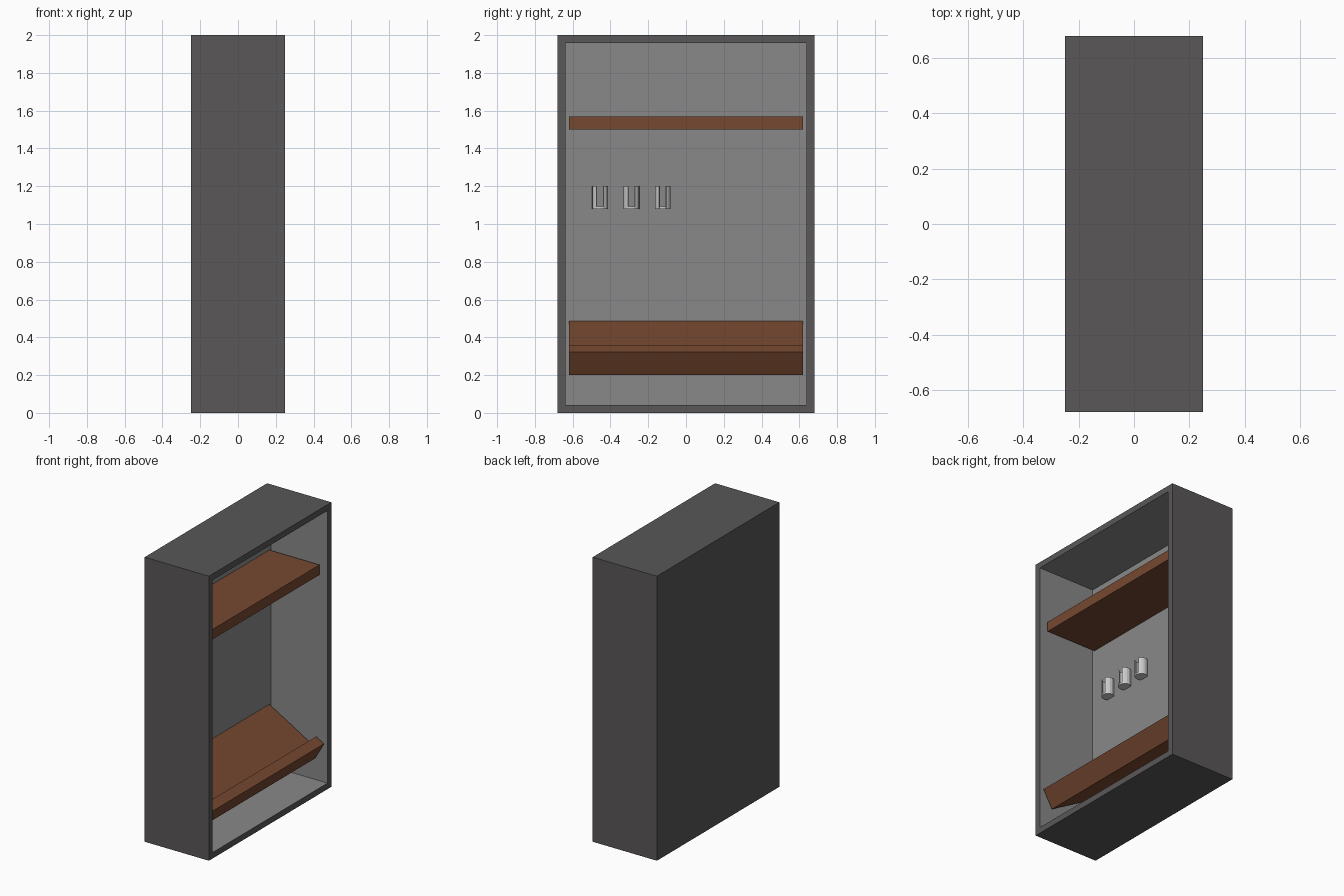
import bpy, bmesh
from math import cos, sin, radians, tan
from mathutils import Vector

if "Cube" in bpy.data.objects:
    bpy.data.objects.remove(bpy.data.objects["Cube"])


def material(name, rgb):
    m = bpy.data.materials.new(name)
    m.diffuse_color = (*rgb, 1)
    m.use_nodes = True
    m.node_tree.nodes["Principled BSDF"].inputs["Base Color"].default_value = m.diffuse_color
    return m


DARK = material("dark_shell", (0.10, 0.095, 0.095))
LINING = material("grey_lining", (0.25, 0.25, 0.25))
WOOD = material("brown_wood", (0.18, 0.065, 0.03))
METAL = material("light_metal", (0.62, 0.62, 0.62))


def finish(bm, name, mats):
    bmesh.ops.recalc_face_normals(bm, faces=bm.faces)
    me = bpy.data.meshes.new(name)
    bm.to_mesh(me)
    bm.free()
    for m in mats:
        me.materials.append(m)
    ob = bpy.data.objects.new(name, me)
    bpy.context.collection.objects.link(ob)
    return ob


def prism(bm, points, offset):
    """Extrude a planar outline by an offset vector."""
    f = bm.faces.new([bm.verts.new(p) for p in points])
    r = bmesh.ops.extrude_face_region(bm, geom=[f])
    moved = [v for v in r["geom"] if isinstance(v, bmesh.types.BMVert)]
    bmesh.ops.translate(bm, verts=moved, vec=offset)


# Cabinet shell: box whose +x face is inset and pushed in to form the lined recess
BACK = -0.19
bm = bmesh.new()
bmesh.ops.create_cube(bm, size=1)
for v in bm.verts:
    v.co = (v.co.x * 0.5, v.co.y * 1.36, v.co.z * 2 + 1)
front = max(bm.faces, key=lambda f: f.calc_center_median().x)
bmesh.ops.inset_region(bm, faces=[front], thickness=0.06)
r = bmesh.ops.extrude_face_region(bm, geom=[front])
bottom = [f for f in r["geom"] if isinstance(f, bmesh.types.BMFace)][0]
if front.is_valid:
    bm.faces.remove(front)
for v in bottom.verts:
    v.co.x = BACK
bottom.material_index = 1
for e in bottom.edges:
    for f in e.link_faces:
        f.material_index = 1
finish(bm, "cabinet_shell", [DARK, LINING])


def shelf(name, profile):
    """Extrude an x-z profile across the inside width."""
    bm = bmesh.new()
    prism(bm, [(x, -0.62, z) for x, z in profile], Vector((0, 1.24, 0)))
    finish(bm, name, [WOOD])


# Flat upper shelf
shelf("upper_shelf", [(BACK, 1.50), (0.20, 1.50), (0.20, 1.57), (BACK, 1.57)])

# Sloping lower rack with a square lip along its front
a = radians(30)
d, n = Vector((cos(a), -sin(a))), Vector((sin(a), cos(a)))
corner = Vector((0.165, 0.20))
t = 0.07
step = corner - d * t + n * t
shelf("sloped_rack", [
    (BACK, corner.y + (corner.x - BACK) * tan(a)),
    corner, corner + n * 2 * t, corner + n * 2 * t - d * t, step,
    (BACK, step.y + (step.x - BACK) * tan(a))])


# Three slotted tube holders on the back wall, open towards +x
def holder(name, y, x=-0.163, z=1.08, h=0.12, ro=0.042, ri=0.034, gap=27, n=14):
    bm = bmesh.new()
    angs = [radians(gap + (360 - 2 * gap) * i / n) for i in range(n + 1)]

    def at(rad, ang):
        return (x + rad * cos(ang), y + rad * sin(ang), z)
    prism(bm, [at(ro, g) for g in angs] + [at(ri, g) for g in reversed(angs)],
          Vector((0, 0, h)))
    prism(bm, [at(ro - 0.001, radians(22.5 * i)) for i in range(16)], Vector((0, 0, 0.012)))
    finish(bm, name, [METAL])


for i in range(3):
    holder(f"tube_holder_{i + 1}", -0.455 + 0.166 * i)
